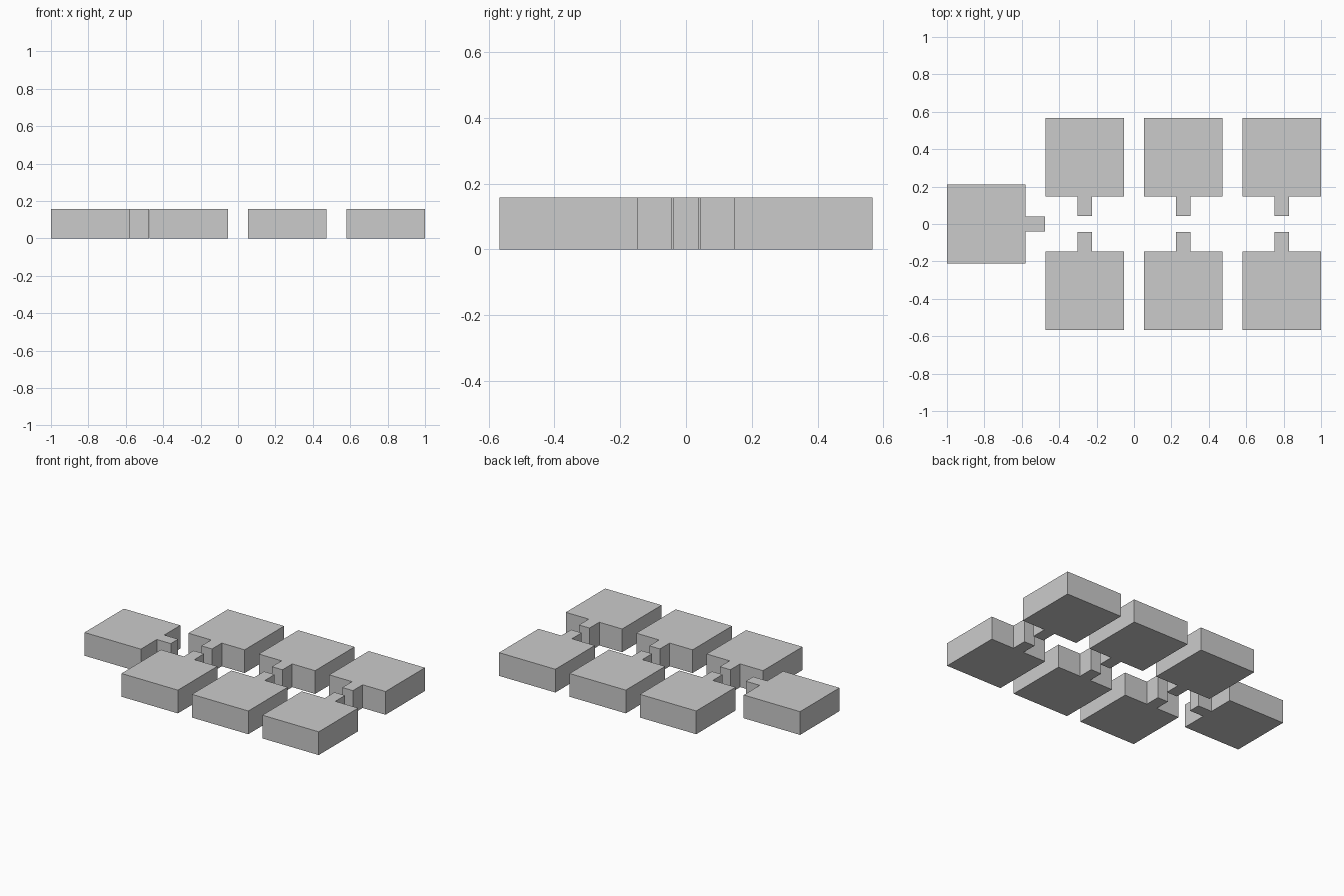
import bpy
import bmesh
from math import pi
from mathutils import Matrix

cube = bpy.data.objects.get("Cube")
if cube:
    bpy.data.objects.remove(cube, do_unlink=True)

ROOM = 0.421      # side of the square block
TAB = 0.079       # width of the connector
REACH = 0.104     # length of the connector
HEIGHT = 0.157
PITCH = 0.5265    # spacing along a row
ROW_Y = 0.3565    # distance of each row from the middle line

grey = bpy.data.materials.new("plain grey")
grey.use_nodes = True
colour = (0.6, 0.6, 0.6, 1)
grey.diffuse_color = colour
grey.node_tree.nodes["Principled BSDF"].inputs["Base Color"].default_value = colour


def block(name, x, y, turn):
    """Square block with a connector on its +x side, turned about z."""
    h, t = ROOM / 2, TAB / 2
    end = h + REACH
    outline = [(-h, -h), (h, -h), (h, -t), (end, -t),
               (end, t), (h, t), (h, h), (-h, h)]
    bm = bmesh.new()
    base = bm.faces.new([bm.verts.new((px, py, 0)) for px, py in outline])
    top = bmesh.ops.extrude_face_region(bm, geom=[base])["geom"]
    bmesh.ops.translate(bm, vec=(0, 0, HEIGHT),
                        verts=[v for v in top if isinstance(v, bmesh.types.BMVert)])
    bmesh.ops.recalc_face_normals(bm, faces=bm.faces)
    mesh = bpy.data.meshes.new(name)
    bm.to_mesh(mesh)
    bm.free()
    mesh.materials.append(grey)
    obj = bpy.data.objects.new(name, mesh)
    obj.matrix_world = Matrix.Translation((x, y, 0)) @ Matrix.Rotation(turn, 4, "Z")
    bpy.context.collection.objects.link(obj)


# Single block at the end of the middle line
first_x = -1 + ROOM / 2
block("end_block", first_x, 0, 0)

# Two facing rows of three blocks
for i in range(1, 4):
    x = first_x + i * PITCH
    block(f"front_block_{i}", x, -ROW_Y, pi / 2)
    block(f"back_block_{i}", x, ROW_Y, -pi / 2)
